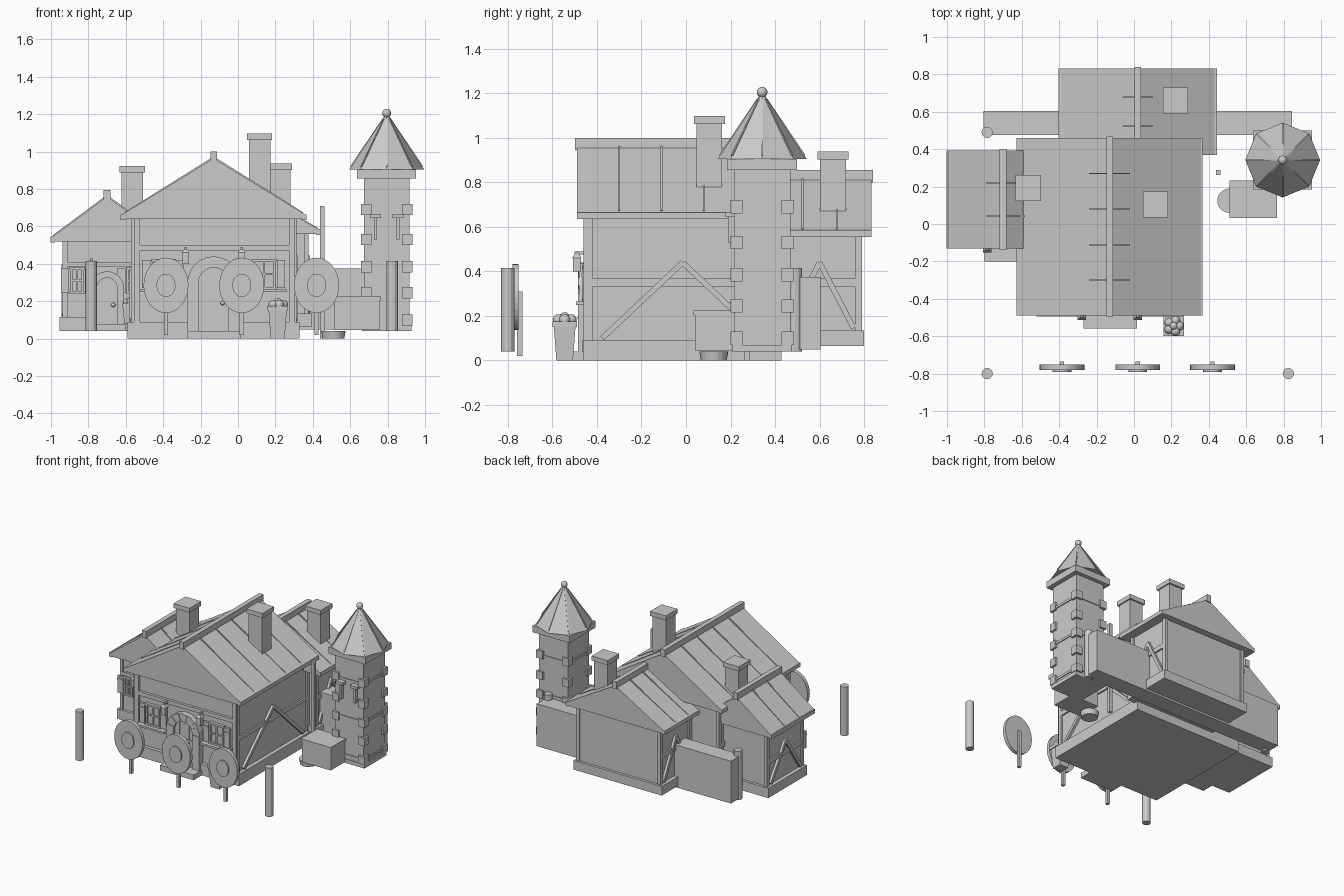
import bpy, bmesh, math
from mathutils import Vector, Matrix

if "Cube" in bpy.data.objects:
    bpy.data.objects.remove(bpy.data.objects["Cube"])

stone = bpy.data.materials.new("plain_grey")
stone.use_nodes = True
GREY = (0.6, 0.6, 0.6, 1)
stone.diffuse_color = GREY
stone.node_tree.nodes["Principled BSDF"].inputs["Base Color"].default_value = GREY


def finish(name, bm):
    bmesh.ops.recalc_face_normals(bm, faces=bm.faces)
    mesh = bpy.data.meshes.new(name)
    bm.to_mesh(mesh)
    bm.free()
    mesh.materials.append(stone)
    ob = bpy.data.objects.new(name, mesh)
    bpy.context.collection.objects.link(ob)
    return ob


def box(name, x0, x1, y0, y1, z0, z1):
    bm = bmesh.new()
    m = Matrix.Translation(((x0 + x1) / 2, (y0 + y1) / 2, (z0 + z1) / 2))
    bmesh.ops.create_cube(bm, size=1, matrix=m @ Matrix.Diagonal((x1 - x0, y1 - y0, z1 - z0, 1)))
    return finish(name, bm)


def block(name, c, s):
    return box(name, *[v for a, b in zip(c, s) for v in (a - b / 2, a + b / 2)])


def bar(name, a, b, w, d, side=Vector((0, 1, 0))):
    # Beam between two points: d thick along side, w thick across it
    a, b = Vector(a), Vector(b)
    u = (b - a).normalized()
    v = u.cross(side).normalized()
    t = v.cross(u)
    rot = Matrix((u, v, t)).transposed().to_4x4()
    bm = bmesh.new()
    bmesh.ops.create_cube(bm, size=1, matrix=Matrix.Translation((a + b) / 2) @ rot
                          @ Matrix.Diagonal(((b - a).length, w, d, 1)))
    return finish(name, bm)


def cone(name, c, r0, r1, z0, z1, n=12, turn=0.0):
    bm = bmesh.new()
    m = Matrix.Translation((c[0], c[1], (z0 + z1) / 2)) @ Matrix.Rotation(turn, 4, 'Z')
    bmesh.ops.create_cone(bm, cap_ends=True, segments=n, radius1=r0, radius2=r1, depth=z1 - z0, matrix=m)
    return finish(name, bm)


def ball(name, c, r):
    bm = bmesh.new()
    bmesh.ops.create_uvsphere(bm, u_segments=12, v_segments=8, radius=r, matrix=Matrix.Translation(c))
    ob = finish(name, bm)
    ob.data.shade_smooth()
    return ob


def prism(name, pts, y0, y1):
    # Outline in x and z, extruded along y
    bm = bmesh.new()
    f = bm.faces.new([bm.verts.new((x, y0, z)) for x, z in pts])
    new = bmesh.ops.extrude_face_region(bm, geom=[f])["geom"]
    bmesh.ops.translate(bm, vec=(0, y1 - y0, 0), verts=[v for v in new if isinstance(v, bmesh.types.BMVert)])
    return finish(name, bm)


def arc(x, z, r, n=12):
    return [(x + r * math.cos(math.pi * i / n), z + r * math.sin(math.pi * i / n)) for i in range(n + 1)]


def house(name, cx, cy, hx, hy, z0, plinth, eave, apex, rx, ry, battens, beam=0.35):
    box(name + "_plinth", cx - hx - .03, cx + hx + .03, cy - hy - .02, cy + hy + .02, z0, plinth)
    box(name + "_walls", cx - hx, cx + hx, cy - hy, cy + hy, plinth, eave + .01)
    prism(name + "_roof", [(cx - rx, eave - .015), (cx + rx, eave - .015), (cx + rx, eave + .005),
                           (cx, apex), (cx - rx, eave + .005)], cy - ry, cy + ry)
    box(name + "_ridge_cap", cx - .018, cx + .018, cy - ry - .008, cy + ry + .008, apex - .02, apex + .035)
    for s in (-1, 1):
        x = cx + s * hx
        # Eave board and thin roof seams
        block(name + "_eave_board", (cx + s * (rx - .01), cy, eave - .005), (.025, 2 * ry, .03))
        for i in range(1, battens + 1):
            y = cy - ry + 2 * ry * i / (battens + 1)
            bar(name + "_roof_seam", (cx + s * rx * .96, y, eave + (apex - eave) * .04 + .004),
                (cx, y, apex + .003), .01, .008)
        # Timber frame
        block(name + "_side_beam", (x, cy, beam), (.024, 2 * hy, .035))
        for t in (-1, 1):
            block(name + "_corner_post", (x, cy + t * (hy - .005), (plinth + eave) / 2), (.025, .03, eave - plinth))
            bar(name + "_brace", (x + s * .008, cy, beam + .09),
                (x + s * .008, cy + t * hy * .85, plinth + .01), .024, .022, Vector((1, 0, 0)))


def chimney(name, x, y, z0, z1):
    block(name, (x, y, (z0 + z1) / 2), (.115, .115, z1 - z0))
    block(name + "_cap", (x, y, z1 - .017), (.135, .14, .035))


def window(name, x, y, z, w, h):
    block(name + "_pane", (x, y, z), (w, .012, h))
    for s in (-1, 1):
        block(name + "_frame_side", (x + s * w / 2, y - .008, z), (.012, .02, h))
        block(name + "_frame_rail", (x, y - .008, z + s * h / 2), (w + .02, .024, .014))
        block(name + "_shutter", (x + s * (w / 2 + .035), y - .008, z), (.045, .018, h))
        block(name + "_shutter_batten", (x + s * (w / 2 + .035), y - .018, z + .04), (.045, .008, .014))
    block(name + "_mullion", (x, y - .008, z), (.01, .016, h))
    block(name + "_crossbar", (x, y - .008, z), (w, .016, .01))


def door(name, x, y, z0, spring, r, rim):
    inner = arc(x, spring, r)
    outer = arc(x, spring, r + rim)
    prism(name + "_leaf", [(x - r, z0), (x + r, z0)] + inner, y - .015, y + .01)
    n = len(inner) - 1
    for i in range(n):
        prism(name + "_arch_stone", [inner[i], outer[i], outer[i + 1], inner[i + 1]],
              y - (.035 if i % 2 else .03), y + .01)
    for s in (-1, 1):
        block(name + "_jamb", (x + s * (r + rim / 2), y - .012, (z0 + spring) / 2), (rim, .045, spring - z0))
        block(name + "_hinge_strap", (x, y - .018, (z0 + spring) / 2 + s * .07), (2 * r, .008, .014))
    for k in (-.5, 0, .5):
        block(name + "_plank_seam", (x + k * r, y - .016, (z0 + spring + r * .7) / 2), (.005, .006, spring + r * .7 - z0))
    ball(name + "_knob", (x + r * .6, y - .025, (z0 + spring) / 2 + .02), .012)


def lantern(x, y, z):
    box("lantern_bracket", x - .006, x + .006, y - .03, y + .03, z + .075, z + .09)
    block("lantern_body", (x, y - .02, z + .03), (.035, .035, .06))
    cone("lantern_cap", (x, y - .02), .032, .006, z + .06, z + .085, 4, math.pi / 4)


def basket(x, y, z0, h, r):
    q = math.pi / 4
    cone("basket", (x, y), r * .95, r * 1.3, z0, z0 + h, 4, q)
    block("basket_rim", (x, y, z0 + h - .012), (r * 2, r * 2, .024))
    for i in range(5):
        a = i * math.tau / 5
        d = r * .55
        ball("basket_fruit", (x + d * math.cos(a), y + d * math.sin(a), z0 + h + .008), r * .45)
    ball("basket_fruit", (x, y, z0 + h + .02), r * .4)


# Three joined houses
house("main_house", -.13, -.015, .43, .425, 0, .09, .655, .965, .495, .475, 4)
house("side_house", -.70, .13, .225, .215, .04, .115, .535, .76, .30, .262, 2, .30)
house("rear_house", .02, .60, .345, .18, .065, .135, .575, .82, .42, .232, 2)
chimney("main_chimney", .115, .105, .7, 1.097)
chimney("side_chimney", -.565, .193, .5, .922)
chimney("rear_chimney", .222, .66, .6, .937)

# Main front
box("main_front_beam", -.55, .30, -.46, -.43, .47, .50)
box("main_sill_beam", -.56, .31, -.467, -.43, .04, .09)
for x in (-.54, .29):
    block("main_front_post", (x, -.445, .36), (.032, .03, .6))
door("main_door", -.13, -.45, .04, .30, .08, .06)
box("main_step", -.27, .015, -.56, -.44, 0, .04)
for x in (-.40, .14):
    window("main_window", x, -.447, .345, .11, .15)
    box("main_window_sill", x - .12, x + .12, -.495, -.44, .25, .265)
for x in (-.28, .02):
    lantern(x, -.47, .40)
basket(.212, -.545, 0, .175, .055)

# Side front
box("side_front_beam", -.92, -.55, -.10, -.07, .385, .41)
door("side_door", -.70, -.09, .05, .27, .055, .035)
box("side_step", -.80, -.60, -.20, -.08, .04, .075)
for x in (-.86, -.56):
    window("side_window", x, -.09, .31, .06, .13)
lantern(-.785, -.11, .34)
basket(-.585, -.14, .08, .11, .035)

# Corner tower
TX, TY = .795, .342
block("tower_base", (TX, TY, .055), (.265, .265, .03))
block("tower_body", (TX, TY, .46), (.245, .255, .81))
block("tower_cornice", (TX, TY, .88), (.315, .315, .05))
for z in (.10, .39, .68):
    block("tower_band", (TX, TY, z), (.258, .268, .018))
for sx in (-1, 1):
    for sy in (-1, 1):
        for i, z in enumerate((.10, .245, .385, .53, .69)):
            block("tower_corner_stone", (TX + sx * .11, TY + sy * .115, z), (.055, .055, .06))
    block("tower_bracket_top", (TX + sx * .06, TY - .145, .655), (.06, .04, .022))
    block("tower_bracket_stem", (TX + sx * .06, TY - .14, .59), (.018, .025, .12))
cone("tower_roof", (TX, TY), .2, .006, .905, 1.2, 8)
for i in range(8):
    a = i * math.pi / 4
    d = Vector((math.cos(a), math.sin(a), 0))
    c = Vector((TX, TY, 0))
    bar("tower_roof_rib", c + d * .19 + Vector((0, 0, .92)), c + d * .02 + Vector((0, 0, 1.172)),
        .01, .008, Vector((-d.y, d.x, 0)))
ball("tower_finial", (TX, TY, 1.205), .024)

# Rear yard wall and corner posts
box("rear_yard_wall", -.805, .845, .475, .605, .05, .375)
for x in (-.785, .825):
    for y in (-.80, .49):
        cone("yard_post", (x, y), .03, .03, .04, .415)

# Round targets on stakes
for x in (-.385, .02, .42):
    for name, r, y0, y1 in (("target_disc", 1, -.78, -.752), ("target_boss", .42, -.79, -.77)):
        prism(name, [(x + r * .12 * math.cos(i * math.tau / 32), .285 + r * .148 * math.sin(i * math.tau / 32))
                     for i in range(32)], y0, y1)
    box("target_stake", x - .011, x + .011, -.758, -.735, .02, .31)

# Yard objects
box("crate", .515, .76, .04, .225, .045, .215)
box("crate_lid", .51, .765, .033, .232, .205, .225)
cone("round_trough", (.51, .125), .058, .065, 0, .04, 20)
block("flag_pole", (.45, .275, .355), (.025, .025, .71))
